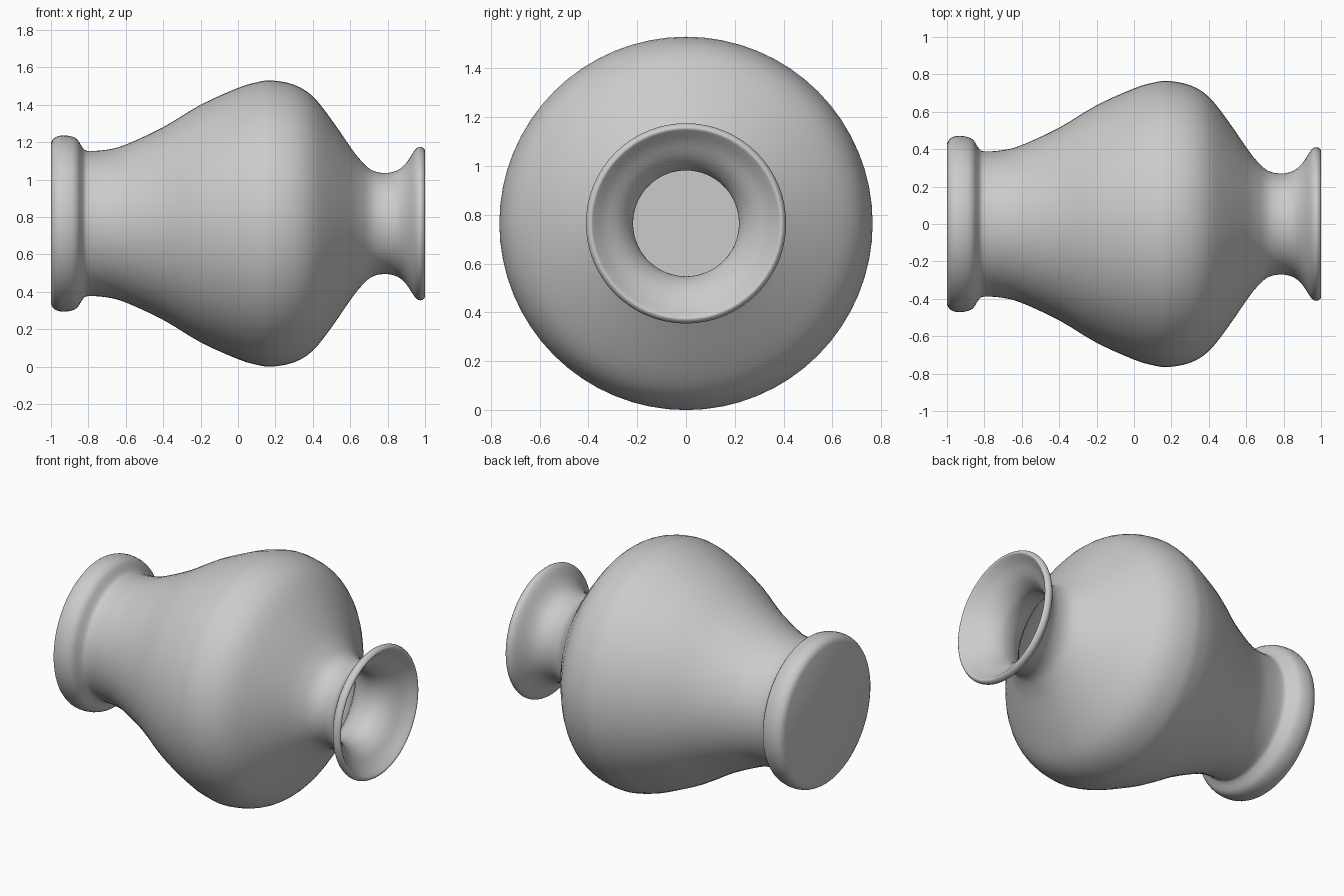
import bpy, bmesh, math
from mathutils import Matrix, Vector

cube = bpy.data.objects.get("Cube")
if cube:
    bpy.data.objects.remove(cube, do_unlink=True)

SEGMENTS = 64
AXIS_HEIGHT = 0.765

clay = bpy.data.materials.new("grey_clay")
clay.use_nodes = True
clay.diffuse_color = (0.6, 0.6, 0.6, 1)
clay.node_tree.nodes["Principled BSDF"].inputs["Base Color"].default_value = (0.6, 0.6, 0.6, 1)


def smooth_curve(points, steps=3):
    """Catmull-Rom curve through the points."""
    p = [Vector(q) for q in points]
    p = [2 * p[0] - p[1]] + p + [2 * p[-1] - p[-2]]
    out = []
    for a, b, c, d in zip(p, p[1:], p[2:], p[3:]):
        for i in range(steps):
            t = i / steps
            out.append(0.5 * (2 * b + (c - a) * t + (2 * a - 5 * b + 4 * c - d) * t ** 2
                              + (3 * b - a - 3 * c + d) * t ** 3))
    return out + [p[-2]]


def lathe(name, profile):
    """Spin an (x, radius) profile around the lying x axis and cap both ends."""
    bm = bmesh.new()
    rings = []
    for x, r in profile:
        rings.append([bm.verts.new((x, r * math.cos(a), r * math.sin(a)))
                      for a in (2 * math.pi * i / SEGMENTS for i in range(SEGMENTS))])
    for lo, hi in zip(rings, rings[1:]):
        for i in range(SEGMENTS):
            j = (i + 1) % SEGMENTS
            bm.faces.new((lo[i], lo[j], hi[j], hi[i]))
    bm.faces.new(rings[0])
    bm.faces.new(rings[-1])
    bmesh.ops.recalc_face_normals(bm, faces=bm.faces)
    mesh = bpy.data.meshes.new(name)
    bm.to_mesh(mesh)
    bm.free()
    mesh.materials.append(clay)
    obj = bpy.data.objects.new(name, mesh)
    obj.location.z = AXIS_HEIGHT
    bpy.context.collection.objects.link(obj)
    bpy.ops.object.select_all(action='DESELECT')
    obj.select_set(True)
    bpy.context.view_layer.objects.active = obj
    bpy.ops.object.shade_smooth_by_angle(angle=math.radians(40))
    return obj


# Outer wall: foot ring, swelling body, narrow neck, flared lip
outer = [(-1.0, 0.43), (-0.985, 0.455), (-0.95, 0.47), (-0.90, 0.468), (-0.86, 0.45),
         (-0.83, 0.405), (-0.80, 0.388), (-0.70, 0.395), (-0.60, 0.422), (-0.40, 0.515),
         (-0.20, 0.635), (0.0, 0.725), (0.10, 0.755), (0.18, 0.765), (0.30, 0.742),
         (0.40, 0.68), (0.50, 0.555), (0.60, 0.41), (0.65, 0.345), (0.71, 0.288),
         (0.78, 0.27), (0.85, 0.283), (0.90, 0.325), (0.945, 0.392), (0.97, 0.41),
         (0.99, 0.405), (1.0, 0.39)]

# Inner wall: mouth funnel, throat, hollow belly, floor
inner = [(0.985, 0.372), (0.95, 0.335), (0.90, 0.27), (0.84, 0.228), (0.78, 0.217),
         (0.70, 0.235), (0.62, 0.30), (0.50, 0.475), (0.40, 0.61), (0.30, 0.685),
         (0.18, 0.71), (0.0, 0.67), (-0.20, 0.58), (-0.40, 0.46), (-0.60, 0.365),
         (-0.80, 0.33), (-0.965, 0.33)]

lathe("vase", smooth_curve(outer + inner))
